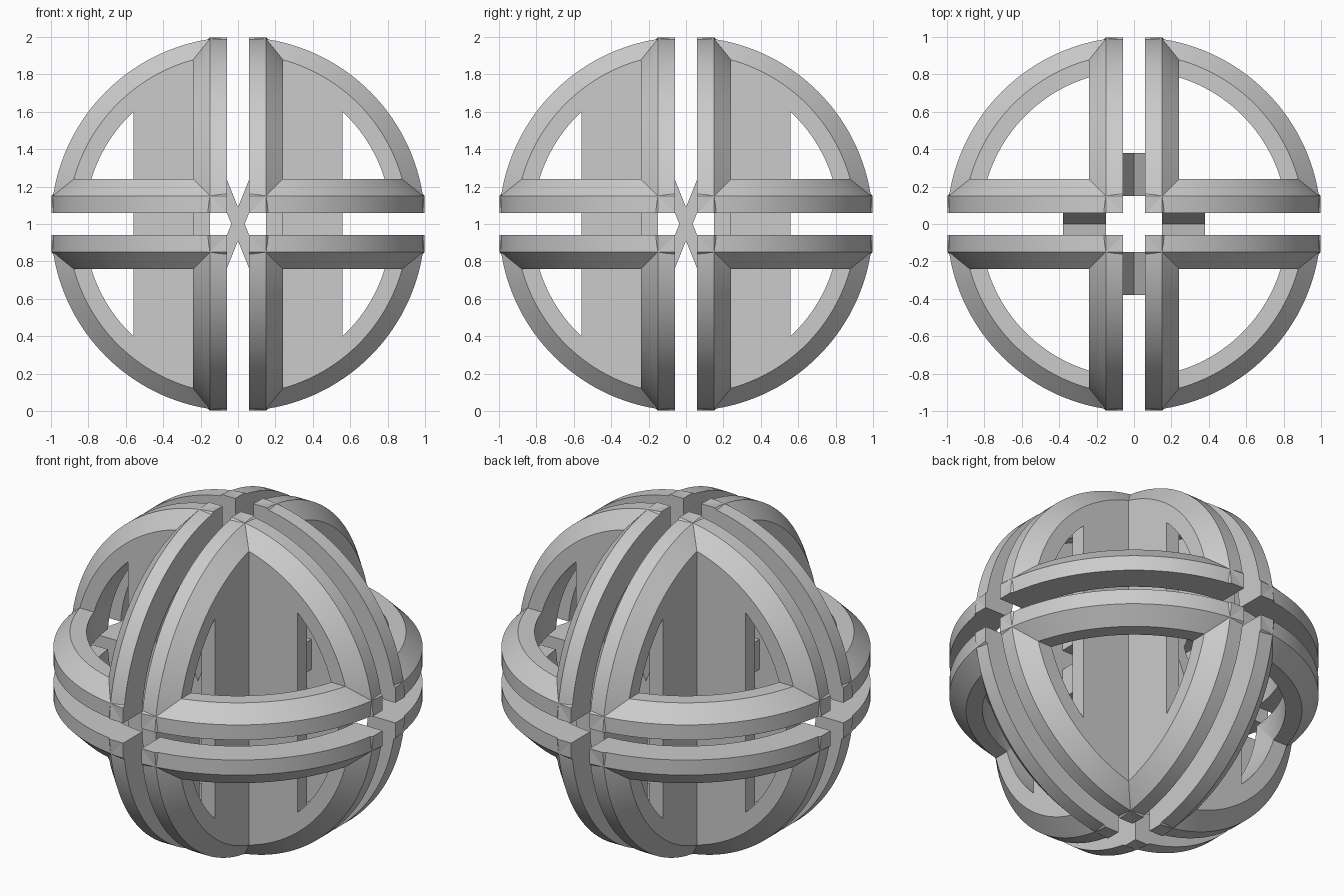
import bpy, bmesh, math

cube = bpy.data.objects.get("Cube")
if cube:
    bpy.data.objects.remove(cube, do_unlink=True)

GAP, STEP, EDGE = 0.06, 0.15, 0.24   # half gap, chamfer start, inner flat
R_OUT, R_CHAMFER, R_IN = 1.0, 0.91, 0.82
PLATE_END = 0.56
SEGMENTS = 32

grey = bpy.data.materials.new("plain grey")
grey.use_nodes = True
colour = (0.6, 0.6, 0.6, 1)
grey.diffuse_color = colour
grey.node_tree.nodes["Principled BSDF"].inputs["Base Color"].default_value = colour


def finish(name, bm, axes, turn=0.0):
    """Turn a bmesh into a mirrored object centred on the sphere."""
    bmesh.ops.recalc_face_normals(bm, faces=bm.faces)
    mesh = bpy.data.meshes.new(name)
    bm.to_mesh(mesh)
    bm.free()
    mesh.materials.append(grey)
    obj = bpy.data.objects.new(name, mesh)
    bpy.context.collection.objects.link(obj)
    obj.location.z = 1
    obj.rotation_euler.z = turn
    bpy.ops.object.select_all(action="DESELECT")
    obj.select_set(True)
    bpy.context.view_layer.objects.active = obj
    bpy.ops.object.shade_smooth_by_angle(angle=math.radians(25))
    mirror = obj.modifiers.new("mirror", "MIRROR")
    mirror.use_axis = axes
    mirror.use_mirror_merge = False
    return obj


def loft(rings):
    """Skin closed sections of equal length and cap both ends."""
    bm = bmesh.new()
    rows = [[bm.verts.new(p) for p in ring] for ring in rings]
    for a, b in zip(rows, rows[1:]):
        for i in range(len(a)):
            j = (i + 1) % len(a)
            bm.faces.new((a[i], a[j], b[j], b[i]))
    bm.faces.new(rows[0])
    bm.faces.new(rows[-1])
    return bm


# Curved frame bars: chamfered section swept over a quarter, ends cut flat
section = [(R_IN, GAP), (R_OUT, GAP), (R_OUT, STEP), (R_CHAMFER, EDGE), (R_IN, EDGE)]


def frame_bar(name, shift):
    rings = []
    for k in range(SEGMENTS + 1):
        ring = []
        for r, h in section:
            start = math.asin(GAP / r)
            a = start + (math.pi / 2 - 2 * start) * k / SEGMENTS
            p = (r * math.cos(a), r * math.sin(a), h)
            ring.append(p[shift:] + p[:shift])
        rings.append(ring)
    finish(name, loft(rings), (True, True, True))


for shift, name in enumerate(("level_frame_bars", "front_frame_bars", "side_frame_bars")):
    frame_bar(name, shift)


# Upright inner plates, rounded top and bottom to meet the frame
def plate(name, start, turned):
    reach = R_IN + 0.01
    xs = [start + (PLATE_END - start) * k / 16 for k in range(17)]
    top = [(x, math.sqrt(reach ** 2 - x ** 2)) for x in xs]
    outline = top + [(x, -z) for x, z in reversed(top)]
    rings = []
    for depth in (STEP, EDGE):
        rings.append([(depth, x, z) if turned else (x, depth, z) for x, z in outline])
    finish(name, loft(rings), (True, True, False))


plate("front_and_back_plates", STEP, False)
plate("side_plates", EDGE, True)

# Crossed slats joining the quarters near the middle
SLAT_START, SLAT_END = 0.15, 0.38
slat = [(-STEP, -EDGE), (-GAP, -EDGE), (GAP, GAP), (STEP, GAP),
        (STEP, EDGE), (GAP, EDGE), (-GAP, -GAP), (-STEP, -GAP)]
for name, turn in (("front_back_slats", 0.0), ("left_right_slats", math.pi / 2)):
    rings = [[(x, y, z) for x, z in slat] for y in (SLAT_START, SLAT_END)]
    finish(name, loft(rings), (True, True, False), turn)
